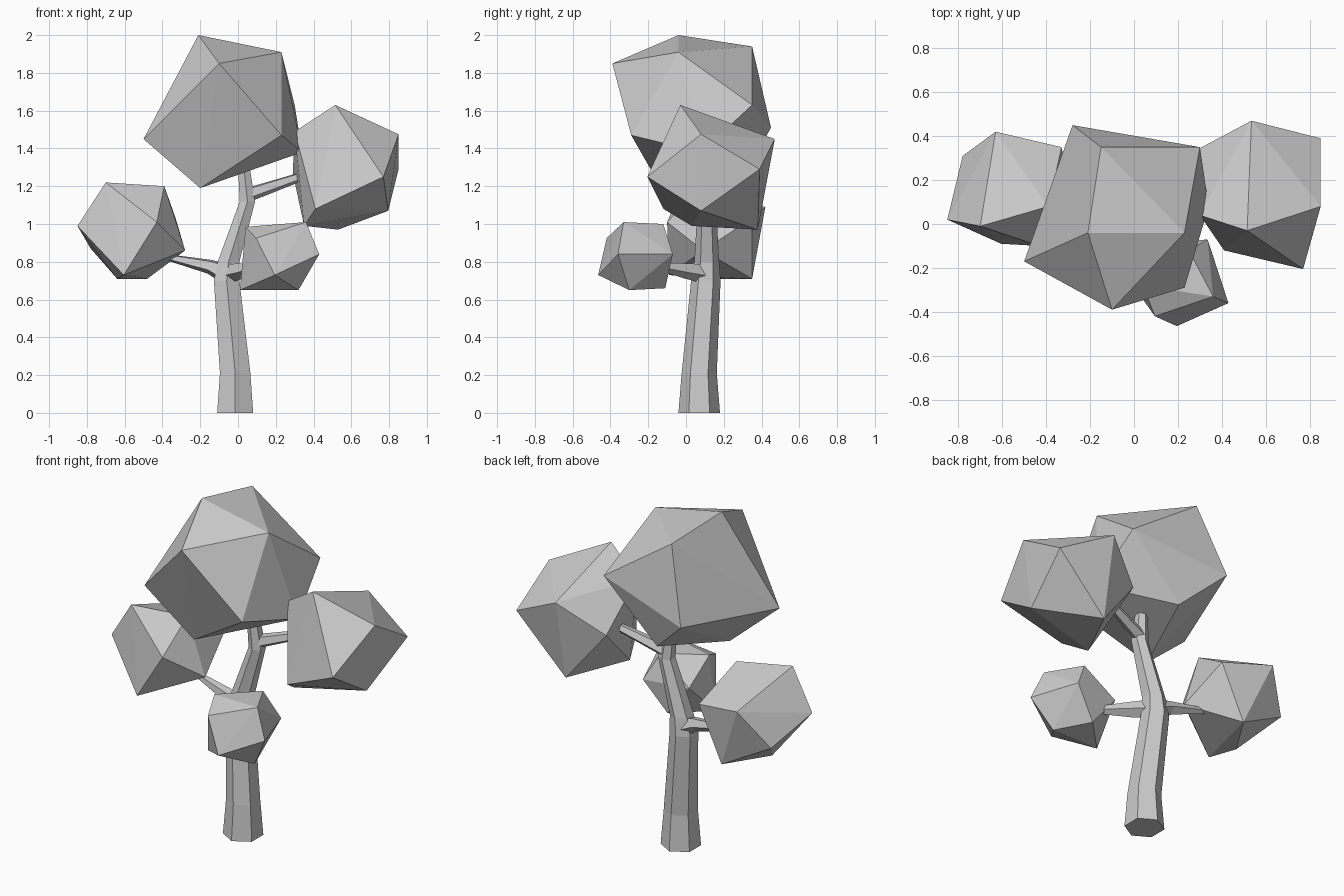
import bpy, bmesh, math
from mathutils import Vector

if "Cube" in bpy.data.objects:
    bpy.data.objects.remove(bpy.data.objects["Cube"])


def finish(name, bm):
    bmesh.ops.recalc_face_normals(bm, faces=bm.faces[:])
    mesh = bpy.data.meshes.new(name)
    bm.to_mesh(mesh)
    bm.free()
    bpy.context.collection.objects.link(bpy.data.objects.new(name, mesh))


def limb(name, path, sides, level=False):
    """Faceted tube through (x, y, z, radius) points; level keeps rings horizontal."""
    bm = bmesh.new()
    axis = Vector(path[-1][:3]) - Vector(path[0][:3])
    rot = Vector((0, 0, 1)).rotation_difference(Vector((0, 0, 1)) if level else axis)
    rings = []
    for x, y, z, r in path:
        ring = []
        for i in range(sides):
            a = math.tau * i / sides + math.pi / 2
            ring.append(bm.verts.new(Vector((x, y, z)) + rot @ Vector((r * math.cos(a), r * math.sin(a), 0))))
        rings.append(ring)
    for lo, hi in zip(rings, rings[1:]):
        for i in range(sides):
            j = (i + 1) % sides
            bm.faces.new((lo[i], lo[j], hi[j], hi[i]))
    bm.faces.new(rings[0])
    bm.faces.new(rings[-1])
    finish(name, bm)


def clump(name, corners):
    """Irregular faceted leaf clump: the hull around a few corners."""
    bm = bmesh.new()
    for c in corners:
        bm.verts.new(c)
    bmesh.ops.convex_hull(bm, input=bm.verts[:])
    loose = [v for v in bm.verts if not v.link_faces]
    bmesh.ops.delete(bm, geom=loose, context='VERTS')
    finish(name, bm)


# Bent hexagonal trunk
limb("trunk", [(-.015, .07, 0, .11), (-.015, .07, .21, .093), (-.06, .105, .70, .078),
               (-.05, .11, .80, .066), (.05, .11, 1.12, .047), (.03, .10, 1.31, .035)], 6, True)

# Tapered branches
limb("left_branch", [(-.06, .11, .735, .06), (-.15, .12, .775, .04), (-.40, .16, .83, .015)], 5)
limb("front_branch", [(-.05, .10, .74, .055), (.02, .0, .755, .045), (.14, -.16, .78, .02)], 5)
limb("right_branch", [(.05, .11, 1.155, .04), (.33, .17, 1.25, .025)], 5)

# Leaf clumps
clump("top_leaves", [(-.21, -.04, 2.0), (.23, -.04, 1.91), (-.10, -.39, 1.85), (-.50, -.17, 1.45),
                     (.23, -.29, 1.47), (-.15, .35, 1.94), (.30, .35, 1.63), (-.28, .45, 1.51),
                     (.34, .08, 1.38), (-.20, -.13, 1.19), (-.04, .33, 1.29)])
clump("left_leaves", [(-.70, -.01, 1.22), (-.39, .08, 1.20), (-.85, .02, .99), (-.43, -.10, 1.01),
                      (-.605, -.09, .73), (-.63, .42, 1.09), (-.78, .31, .87), (-.33, .35, 1.03),
                      (-.48, .35, .71), (-.64, .10, .71), (-.28, .09, .86)])
clump("right_leaves", [(.515, -.03, 1.63), (.85, .08, 1.475), (.85, .39, 1.29), (.77, -.205, 1.25),
                       (.795, .08, 1.07), (.535, .47, 1.45), (.41, -.12, 1.08), (.53, .38, .97),
                       (.35, .03, .99), (.29, .34, 1.27), (.30, .04, 1.49)])
clump("front_leaves", [(.195, -.465, .73), (.095, -.42, .925), (.36, -.33, 1.01), (.43, -.36, .84),
                       (.32, -.30, .65), (.04, -.28, .985), (.01, -.30, .65), (.335, -.07, .84),
                       (.25, -.12, 1.0), (.20, -.11, .66), (.05, -.10, .85)])
